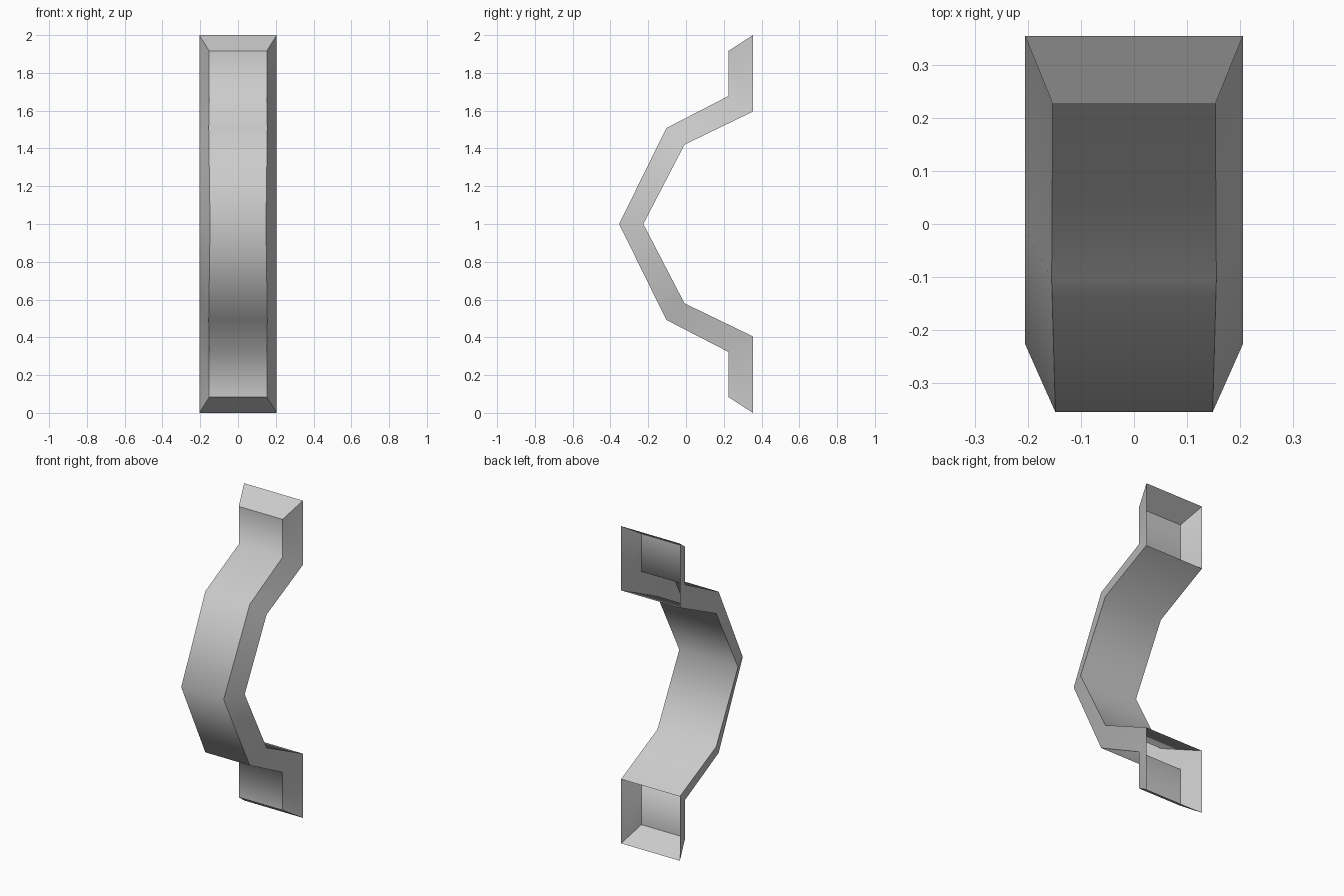
import bpy
import bmesh

cube = bpy.data.objects.get("Cube")
if cube:
    bpy.data.objects.remove(cube, do_unlink=True)

# Upper half of the bent bar: outer y, outer z, outer half width, inner y, inner z
INNER_HALF_WIDTH = 0.205
half = [
    (0.226, 1.917, 0.153, 0.354, 2.0),
    (0.226, 1.678, 0.153, 0.354, 1.595),
    (-0.104, 1.508, 0.155, -0.008, 1.42),
    (-0.354, 1.0, 0.148, -0.226, 1.0),
]
# Mirror about mid height for the lower half
sections = half + [(oy, 2 - oz, w, iy, 2 - iz) for oy, oz, w, iy, iz in reversed(half[:-1])]

bm = bmesh.new()
rings = []
for oy, oz, w, iy, iz in sections:
    v = INNER_HALF_WIDTH
    corners = [(-w, oy, oz), (w, oy, oz), (v, iy, iz), (-v, iy, iz)]
    rings.append([bm.verts.new(c) for c in corners])

# Four lengthwise bands; the mounting ends stay open at the back
last = len(rings) - 2
band = {}
for i, (a, b) in enumerate(zip(rings, rings[1:])):
    for k in range(4):
        if k == 2 and i in (0, last):
            continue
        n = (k + 1) % 4
        band[bm.faces.new((a[k], b[k], b[n], a[n]))] = k

# Sloping end caps
band[bm.faces.new(rings[0])] = 4
band[bm.faces.new(rings[-1][::-1])] = 5

# Smooth along each band, crisp where two bands meet
for face in bm.faces:
    face.smooth = True
for edge in bm.edges:
    edge.smooth = len({band[f] for f in edge.link_faces}) == 1

mesh = bpy.data.meshes.new("handle")
bm.to_mesh(mesh)
bm.free()
handle = bpy.data.objects.new("handle", mesh)
bpy.context.collection.objects.link(handle)

# Plain grey finish
grey = bpy.data.materials.new("light_grey")
grey.use_nodes = True
colour = (0.6, 0.6, 0.6, 1)
grey.diffuse_color = colour
grey.node_tree.nodes["Principled BSDF"].inputs["Base Color"].default_value = colour
mesh.materials.append(grey)
